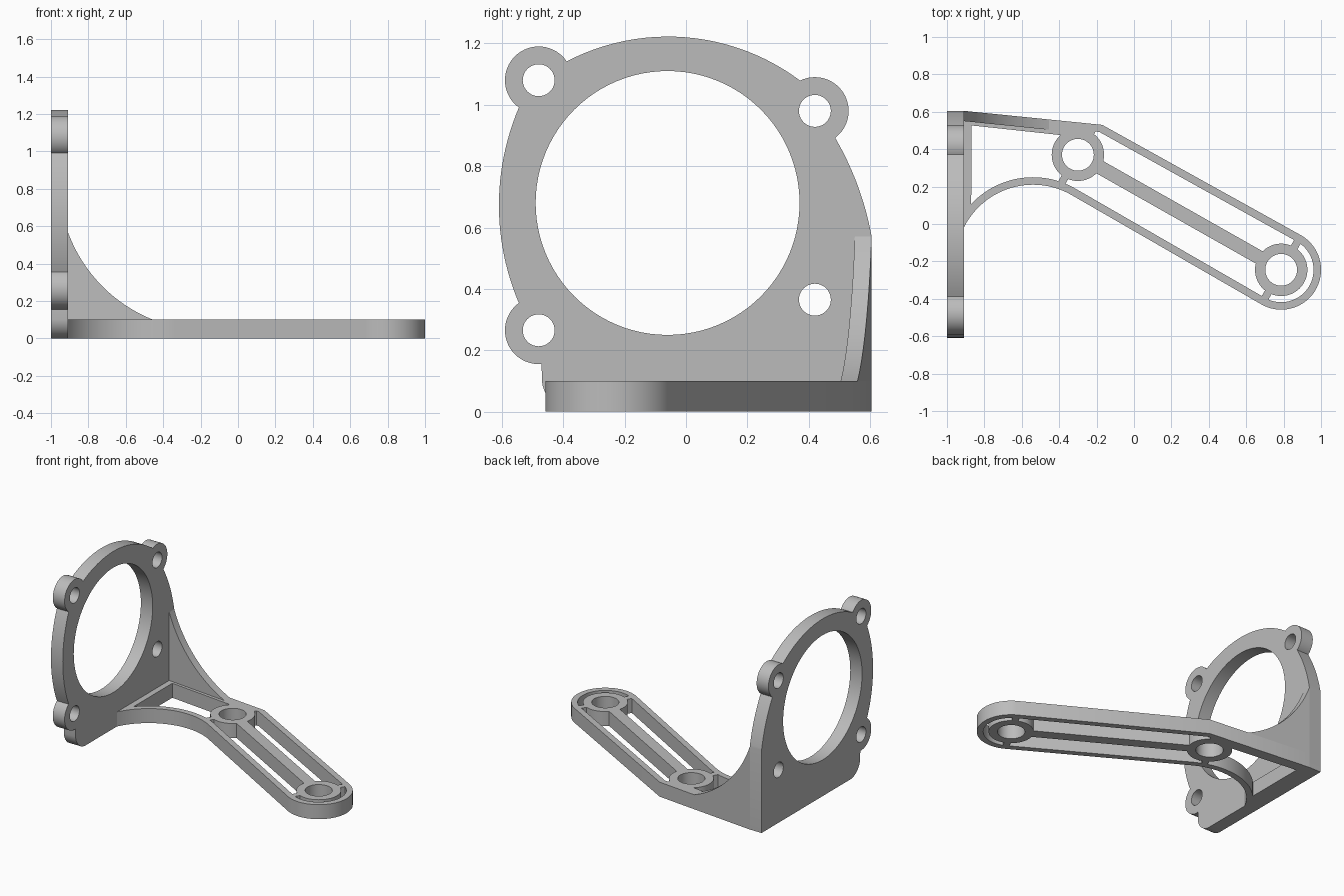
import bpy, bmesh
from math import sin, cos, radians, degrees, atan2, pi, hypot
from mathutils import Vector

if "Cube" in bpy.data.objects:
    bpy.data.objects.remove(bpy.data.objects["Cube"])

grey = bpy.data.materials.new("light_grey")
grey.use_nodes = True
COLOUR = (0.5, 0.5, 0.5, 1)
grey.diffuse_color = COLOUR
grey.node_tree.nodes["Principled BSDF"].inputs["Base Color"].default_value = COLOUR


def arc(c, r, a0, a1, n=32):
    """Points on a circle from angle a0 to a1 in degrees."""
    angles = [radians(a0 + (a1 - a0) * i / n) for i in range(n + 1)]
    return [(c[0] + r * cos(a), c[1] + r * sin(a)) for a in angles]


def circle(c, r, n=64):
    return arc(c, r, 0, 360, n)[:-1]


def bow(p, q, sag, n=24):
    """Inner points of an arc from p to q bulging left by sag."""
    p, q = Vector(p), Vector(q)
    half = (q - p).length / 2
    r = (half * half + sag * sag) / (2 * abs(sag))
    d = (q - p).normalized()
    left = Vector((-d.y, d.x)) * (1 if sag > 0 else -1)
    c = (p + q) / 2 + left * (abs(sag) - r)
    t = atan2(half, r - abs(sag))
    steps = [-t + 2 * t * i / n for i in range(1, n)]
    return [tuple(c + d * r * sin(a) + left * r * cos(a)) for a in steps]


def prism(name, points, h0, h1, place):
    """Extrude a flat outline; place maps (a, b, height) to x, y, z."""
    bm = bmesh.new()
    low = [bm.verts.new(place(a, b, h0)) for a, b in points]
    high = [bm.verts.new(place(a, b, h1)) for a, b in points]
    bm.faces.new(low)
    bm.faces.new(high)
    for i in range(len(points)):
        j = (i + 1) % len(points)
        bm.faces.new((low[i], low[j], high[j], high[i]))
    bmesh.ops.recalc_face_normals(bm, faces=bm.faces)
    mesh = bpy.data.meshes.new(name)
    bm.to_mesh(mesh)
    bm.free()
    mesh.materials.append(grey)
    obj = bpy.data.objects.new(name, mesh)
    bpy.context.collection.objects.link(obj)
    return obj


def activate(obj):
    bpy.ops.object.select_all(action='DESELECT')
    obj.select_set(True)
    bpy.context.view_layer.objects.active = obj


def cut(obj, cutter):
    cutter.hide_render = True
    mod = obj.modifiers.new("cut", 'BOOLEAN')
    mod.operation, mod.solver, mod.object = 'DIFFERENCE', 'EXACT', cutter
    activate(obj)
    bpy.ops.object.modifier_apply(modifier=mod.name)
    bpy.data.objects.remove(cutter)


def flat(a, b, h):
    return (a, b, h)


def upright(a, b, h):
    return (h, a, b)


# Upright ring plate with three round lugs
FACE, BACK, SIDE = -0.91, -1.0, 0.605
LUGS = [(-0.48, 0.265), (-0.48, 1.08), (0.42, 0.98)]
lug_arcs = [arc(LUGS[0], 0.11, 275, 126), arc(LUGS[1], 0.11, 234, 34),
            arc(LUGS[2], 0.11, 116, -53)]
shoulder = (SIDE, 0.57)
outline = [(SIDE, 0), (-0.36, 0)] + arc((-0.36, 0.11), 0.11, 265, 185, 12)
outline += lug_arcs[0] + bow(lug_arcs[0][-1], lug_arcs[1][0], 0.065)
outline += lug_arcs[1] + bow(lug_arcs[1][-1], lug_arcs[2][0], 0.11)
outline += lug_arcs[2] + bow(lug_arcs[2][-1], shoulder, 0.015) + [shoulder]
plate = prism("ring_plate", outline, BACK, FACE, upright)
cut(plate, prism("bore", circle((-0.06, 0.68), 0.43, 96), -1.2, -0.7, upright))
for hole in LUGS + [(0.42, 0.365)]:
    cut(plate, prism("lug_hole", circle(hole, 0.052, 40), -1.2, -0.7, upright))

# Arm layout: two bosses along a line falling at thirty degrees
THICK, RIM = 0.1, 0.04
BOSSES = [Vector((-0.3, 0.37)), Vector((0.787, -0.245))]
TILT = -30
along = Vector((cos(radians(TILT)), sin(radians(TILT))))
across = Vector((-along.y, along.x))
TIP = 0.213
SWEEP, SWEEP_R = (-0.54, -0.203), 0.413

# Horizontal base with a rounded tip and a curved front edge
wall_start = degrees(atan2(0.183, -0.37))
base_outline = [(FACE, SIDE), (-0.17, 0.53)]
base_outline += arc(BOSSES[1], TIP, 90 + TILT, TILT - 90, 48)
base_outline += arc(SWEEP, SWEEP_R, 90 + TILT, wall_start, 40)
base = prism("base_arm", base_outline, 0, THICK, flat)

# Pocket cutter: the inset outline less the bosses and ribs
inner_start = degrees(atan2(0.31, -0.33))
pocket = [(-0.87, 0.527), (-0.36, 0.472), (-0.3, 0.505), (-0.185, 0.492)]
pocket += arc(BOSSES[1], TIP - RIM, 90 + TILT, TILT - 90, 48)
pocket += arc(SWEEP, SWEEP_R + RIM, 90 + TILT, inner_start, 40)
pockets = prism("pockets", pocket, -0.1, 0.2, flat)


def bar(p, q, width):
    d = (q - p).normalized() * width / 2
    side = Vector((-d.y, d.x))
    return [tuple(v) for v in (p + side, q + side, q - side, p - side)]


cut(pockets, prism("centre_rib", bar(BOSSES[0], BOSSES[1], 0.075), -0.3, 0.4, flat))
for boss in BOSSES:
    cut(pockets, prism("boss", circle(boss, 0.14), -0.3, 0.4, flat))
    cut(pockets, prism("cross_rib", bar(boss - across * 0.25, boss + across * 0.25, 0.04),
                       -0.3, 0.4, flat))
cut(base, pockets)
for boss in BOSSES:
    cut(base, prism("boss_hole", circle(boss, 0.085), -0.2, 0.3, flat))

# Curved gusset bracing the plate along the sloping back edge
SLOPE = (SIDE - 0.53) / (FACE + 0.17)


def along_back(a, b, h):
    return (a, SIDE + SLOPE * (a - FACE) - h, b)


toe, top = (-0.455, THICK), (FACE, shoulder[1])
web = [(FACE, THICK), toe] + bow(toe, top, 0.07) + [top]
gusset = prism("gusset", web, 0, 0.055, along_back)

for obj in (plate, base, gusset):
    activate(obj)
    bpy.ops.object.shade_smooth_by_angle(angle=radians(25))
